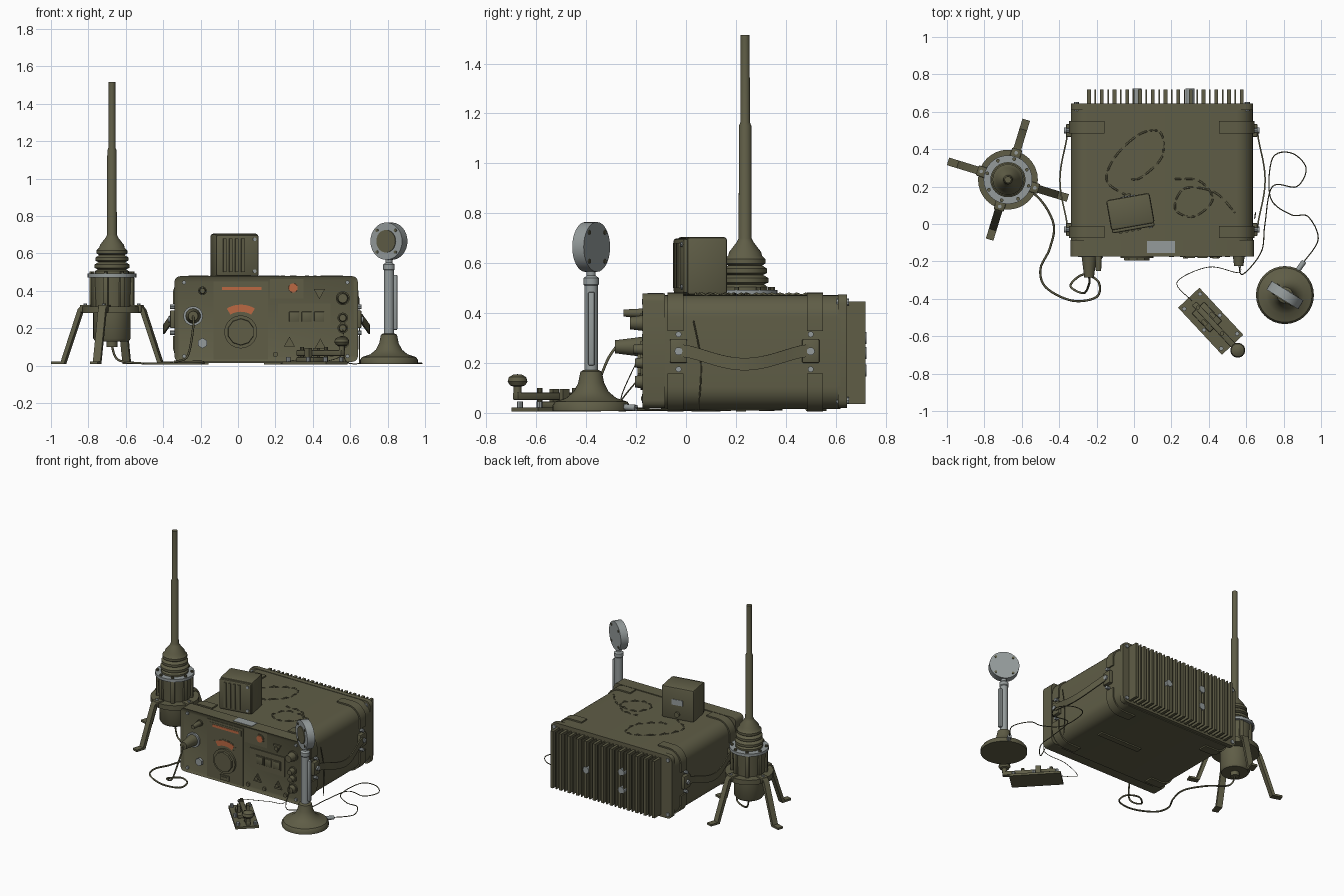
import bpy, bmesh
from math import sin, cos, pi, radians
from mathutils import Matrix, Vector

cube = bpy.data.objects.get("Cube")
if cube:
    bpy.data.objects.remove(cube)
I = Matrix.Identity(4)


def material(name, rgb):
    m = bpy.data.materials.new(name)
    m.use_nodes = True
    m.diffuse_color = (*rgb, 1)
    m.node_tree.nodes["Principled BSDF"].inputs["Base Color"].default_value = (*rgb, 1)
    return m


olive = material("olive paint", (.115, .11, .062))
steel = material("grey metal", (.3, .33, .33))
orange = material("orange glass", (.5, .14, .055))


def finish(name, bm, mat, frame=I):
    bmesh.ops.recalc_face_normals(bm, faces=bm.faces)
    bm.transform(frame)
    me = bpy.data.meshes.new(name)
    bm.to_mesh(me)
    bm.free()
    me.materials.append(mat)
    o = bpy.data.objects.new(name, me)
    bpy.context.collection.objects.link(o)
    bpy.ops.object.select_all(action='DESELECT')
    o.select_set(True)
    bpy.context.view_layer.objects.active = o
    bpy.ops.object.shade_smooth_by_angle(angle=radians(35))
    return o


def box(name, xs, ys, zs, mat=olive, bevel=0, seg=2, along_y=False, rim=None, frame=I):
    bm = bmesh.new()
    bmesh.ops.create_cube(bm, size=1)
    lo, hi = (Vector(v) for v in zip(xs, ys, zs))
    bmesh.ops.scale(bm, verts=bm.verts, vec=hi - lo)
    bmesh.ops.translate(bm, verts=bm.verts, vec=(lo + hi) / 2)
    if bevel:
        edges = [e for e in bm.edges if not along_y
                 or abs(e.verts[0].co.y - e.verts[1].co.y) > 1e-4]
        bmesh.ops.bevel(bm, geom=edges, offset=bevel, segments=seg, profile=.5,
                        affect='EDGES', clamp_overlap=True)
    if rim:
        bm.normal_update()
        face = [f for f in bm.faces if f.normal.y < -.99]
        bmesh.ops.inset_region(bm, faces=face, thickness=rim[0], depth=-rim[1])
    return finish(name, bm, mat, frame)


def cyl(name, loc, r, length, axis='Z', mat=olive, tip=None, n=24, frame=I):
    # loc is the centre; the tip points to +z, -y or +x
    bm = bmesh.new()
    bmesh.ops.create_cone(bm, cap_ends=True, segments=n, radius1=r,
                          radius2=r if tip is None else tip, depth=length)
    turn = {'Z': I, 'Y': Matrix.Rotation(pi / 2, 4, 'X'), 'X': Matrix.Rotation(pi / 2, 4, 'Y')}
    bm.transform(Matrix.Translation(loc) @ turn[axis])
    return finish(name, bm, mat, frame)


def lathe(name, profile, mat=olive, frame=I, n=32):
    bm = bmesh.new()
    vs = [bm.verts.new((r, 0, z)) for r, z in profile]
    es = [bm.edges.new(p) for p in zip(vs, vs[1:])]
    bmesh.ops.spin(bm, geom=vs + es, cent=(0, 0, 0), axis=(0, 0, 1), angle=2 * pi, steps=n)
    bmesh.ops.remove_doubles(bm, verts=bm.verts, dist=1e-4)
    return finish(name, bm, mat, frame)


def prism(name, pts, y0, y1, mat=olive, frame=I):
    bm = bmesh.new()
    a, b = ([bm.verts.new((x, y, z)) for x, z in pts] for y in (y0, y1))
    bm.faces.new(a)
    bm.faces.new(b)
    for i in range(len(pts)):
        bm.faces.new((a[i], a[i - 1], b[i - 1], b[i]))
    return finish(name, bm, mat, frame)


def arc(cx, cz, r, a0, a1, n=8):
    return [(cx + r * cos(radians(a0 + (a1 - a0) * i / n)),
             cz + r * sin(radians(a0 + (a1 - a0) * i / n))) for i in range(n + 1)]


def wire(name, pts, r=.005, wave=0, mat=olive):
    # smooth path through the points, optionally rippling up and down
    p = [Vector(v) for v in pts]
    p = [p[0]] + p + [p[-1]]
    path = []
    for a, b, c, d in zip(p, p[1:], p[2:], p[3:]):
        for t in (i / 8 for i in range(8)):
            path.append((b * 2 + (c - a) * t + (a * 2 - b * 5 + c * 4 - d) * t * t
                         + (b * 3 - a - c * 3 + d) * t ** 3) / 2)
    path.append(p[-1])
    cu = bpy.data.curves.new(name, 'CURVE')
    cu.dimensions = '3D'
    cu.bevel_depth, cu.bevel_resolution, cu.use_fill_caps = r, 1, True
    sp = cu.splines.new('POLY')
    sp.points.add(len(path) - 1)
    for k, v in enumerate(path):
        sp.points[k].co = (v.x, v.y, v.z + wave * sin(k * pi / 2), 1)
    cu.materials.append(mat)
    bpy.context.collection.objects.link(bpy.data.objects.new(name, cu))


# Radio case
L, R, B, T = -.338, .635, .015, .472
MID = (L + R) / 2
box("radio_case", (L, R), (-.1, .62), (B, T), bevel=.09, seg=8, along_y=True)
box("front_bezel", (L - .002, R + .006), (-.175, -.085), (.02, .478), bevel=.03, seg=3,
    along_y=True, rim=(.02, .01))
box("rear_flange", (L, R), (.61, .645), (.02, .475), bevel=.035, seg=3, along_y=True)
box("bottom_rail", (.14, .48), (.2, .24), (.005, .02))
box("name_plate", (.07, .22), (-.155, -.09), (.476, .481), steel)
for x in (L + .03, R - .03):
    for z in (.05, .445):
        cyl("case_bolt", (x, .628, z), .014, .05, 'Y', steel, n=8)
        cyl("bezel_bolt", (x + (.02 if x < 0 else -.02), -.168, z), .011, .016, 'Y', steel, n=8)

# Corner straps, handle brackets and side handles
for s in (1, -1):
    half = (R - L) / 2
    for top in (1, -1):
        zm, zh = (T + B) / 2, (T - B) / 2
        band = []
        for r, order in ((.1, 1), (.08, -1)):
            h = half - .09
            seg = [(h - .09, zh - .09 + r)] + arc(h, zh - .09, r, 90, 0) + [(h + r, .085)]
            band += seg[::order]
        band = [(MID + s * x, zm + top * z) for x, z in band]
        for y in (-.075, .485):
            prism("corner_strap", band, y, y + .065)
    edge = MID + s * half
    for y in (-.03, .5):
        box("handle_bracket", sorted((edge - s * .01, edge + s * .025)),
            (y - .035, y + .035), (.2, .295), bevel=.006)
        cyl("bracket_stud", (edge + s * .026, y, .247), .016, .02, 'X', steel, n=12)
        for z in (.175, .315):
            cyl("strap_bolt", (edge + s * .01, y, z), .012, .03, 'X', steel, n=8)
    bm = bmesh.new()
    rows = []
    for i in range(17):
        t = i / 16
        sag = sin(pi * t) ** 1.5
        rows.append([bm.verts.new((edge + s * (.022 + .04 * sag), -.02 + .51 * t,
                                   .25 - .055 * sag + d)) for d in (-.025, .025)])
    for a, b in zip(rows, rows[1:]):
        bm.faces.new((a[0], a[1], b[1], b[0]))
    bm.normal_update()
    bmesh.ops.solidify(bm, geom=bm.faces[:], thickness=.008)
    finish("side_handle", bm, olive)

# Heat sink
for i in range(25):
    x = -.24 + i * .034
    w = .004 if i % 2 else .01
    box("cooling_fin", (x - w, x + w), (.64, .72), (.035, .447))
for x, z in ((.015, .3), (.015, .17), (.3, .24)):
    cyl("rear_bolt", (x, .682, z), .024, .084, 'Y', steel, n=12)

# Front panel
F = -.165


def plate(name, x, z, w, h, d=.007, mat=olive, bevel=0):
    return box(name, (x - w / 2, x + w / 2), (F - d, F + .005), (z - h / 2, z + h / 2), mat, bevel)


def knob(name, x, z, r, d, mat=olive, tip=None, n=24):
    return cyl(name, (x, F - d / 2 + .003, z), r, d + .006, 'Y', mat, tip, n)


plate("tuning_panel", .015, .24, .29, .42, .004)
plate("upper_panel", .26, .415, .18, .11, .003)
plate("scale_frame", .02, .412, .25, .042, .006)
plate("scale_window", .02, .412, .21, .018, .008, orange)
dial = (.015, .18)
prism("dial_frame", arc(*dial, .154, 54, 126) + arc(*dial, .1, 126, 54), F - .006, F)
prism("dial_window", arc(*dial, .146, 59, 121) + arc(*dial, .108, 121, 59), F - .008, F, orange)
knob("tuning_skirt", *dial, .088, .018, n=32)
knob("tuning_knob", *dial, .076, .03, tip=.07, n=10)
plate("latch", .015, .058, .07, .036, .012)
plate("latch_catch", .015, .058, .045, .016, .016)
plate("switch_panel", .355, .262, .28, .14)
for x in (.3, .367, .434):
    plate("square_frame", x, .262, .064, .064, .011)
    plate("square_button", x, .262, .054, .054, .018, bevel=.004)
knob("lamp_ring", .295, .415, .033, .007)
knob("lamp", .295, .415, .027, .01, orange, .024)
for x, z, flip in ((.435, .385, -1), (.275, .125, 1), (.44, .115, 1)):
    prism("triangle_mark", [(x - .03, z - .024 * flip), (x + .03, z - .024 * flip),
                            (x, z + .03 * flip)], F - .012, F)
    knob("selector", x, z, .014, .02, n=12)
for x, z, r, d in ((.56, .36, .033, .06), (.56, .255, .024, .045), (.56, .2, .024, .04),
                   (.56, .125, .03, .04), (-.19, .4, .019, .085)):
    knob("knob_collar", x, z, r + .004, .01)
    knob("control_knob", x, z, r, d, tip=r * .75, n=16)
knob("socket_ring", -.24, .265, .052, .012, steel)
knob("antenna_plug", -.24, .265, .042, .12, tip=.026)
knob("ground_terminal", -.19, .12, .028, .018, steel, n=6)
for x in (.5, .33, .2):
    knob("panel_screw", x, .06, .014, .012, n=8)

# Loudspeaker on the case, slightly turned
sp = Matrix.Translation((-.018, .058, 0)) @ Matrix.Rotation(radians(10), 4, 'Z')
box("speaker_box", (-.118, .118), (-.075, .09), (.472, .705), bevel=.014, frame=sp)
box("speaker_front", (-.115, .115), (-.09, -.07), (.48, .698), bevel=.008, frame=sp)
for i in range(4):
    x = -.07 + i * .033
    box("speaker_bar", (x - .009, x + .009), (-.098, -.08), (.5, .68), frame=sp)
for z in (.505, .675):
    cyl("speaker_screw", (.092, -.092, z), .01, .01, 'Y', steel, n=8, frame=sp)
box("speaker_label", (-.04, .04), (.088, .094), (.58, .62), steel, frame=sp)
cyl("speaker_socket", (0, .095, .515), .018, .02, 'Y', frame=sp)

# Antenna with bellows mast and four legs
at = Matrix.Translation((-.674, .237, 0))
bellows = [p for i in range(3) for p in ((.076 - i * .004, .515 + i * .038),
           (.094 - i * .006, .523 + i * .038), (.094 - i * .006, .54 + i * .038))]
lathe("antenna_mast", [(0, .1), (.03, .1), (.03, .13), (.09, .13), (.1, .145), (.1, .28),
      (.16, .28), (.16, .315), (.105, .315), (.112, .475), (.09, .48), (.09, .505)] + bellows +
      [(.068, .63), (.064, .645), (.033, .685), (.026, .7), (.025, 1.15), (.019, 1.165),
       (.018, 1.515), (0, 1.515)], frame=at)
lathe("clamp_ring", [(.085, .472), (.13, .472), (.13, .492), (.085, .492)], steel, at)
leg = [(.09, .318), (.17, .318), (.186, .3), (.28, .022), (.335, .022), (.335, .008),
       (.262, .008), (.165, .285), (.09, .285)]
for k in range(8):
    turn = at @ Matrix.Rotation(radians(28 + 45 * k), 4, 'Z')
    box("mast_rib", (.095, .122), (-.014, .014), (.31, .472), bevel=.004, frame=turn)
    cyl("ring_bolt", (.115, 0, .494), .01, .02, n=8, frame=turn)
for k in range(4):
    turn = at @ Matrix.Rotation(radians(-17 + 90 * k), 4, 'Z')
    prism("leg", leg, -.021, .021, frame=turn)
    box("leg_hinge", (.11, .172), (-.028, .028), (.284, .325), bevel=.006, frame=turn)
    cyl("hinge_bolt", (.15, 0, .325), .01, .012, mat=steel, n=8, frame=turn)

# Table microphone
mic = Matrix.Translation((.807, -.38, 0))
lathe("microphone_base", [(0, .008), (.155, .008), (.155, .03), (.145, .045), (.1, .06),
      (.07, .085), (.052, .12), (.043, .165), (.03, .172), (0, .172)], frame=mic)
lathe("microphone_stand", [(0, .17), (.027, .17), (.027, .51), (.031, .515), (.031, .54),
      (.018, .55), (.018, .58), (0, .58)], steel, mic)
box("talk_lever", (.022, .045), (-.012, .014), (.19, .485), steel, .006, frame=mic)
head = mic @ Matrix.Translation((0, 0, .665)) @ Matrix.Rotation(radians(-32), 4, 'Z')
cyl("microphone_head", (0, 0, 0), .1, .054, 'Y', steel, n=32, frame=head)
cyl("microphone_grille", (0, -.027, 0), .06, .01, 'Y', n=32, frame=head)
for k in range(4):
    a = radians(45 + 90 * k)
    for y in (-.028, .028):
        cyl("head_screw", (.082 * cos(a), y, .082 * sin(a)), .009, .006, 'Y', n=8, frame=head)
wire("microphone_plug", [(.86, -.27, .025), (.91, -.2, .02)], .014, mat=steel)

# Telegraph key
key = Matrix.Translation((.41, -.52, 0)) @ Matrix.Rotation(radians(-47), 4, 'Z')
box("key_plate", (-.172, .172), (-.078, .078), (.006, .022), frame=key)
box("key_block", (-.1, .04), (-.045, .045), (.02, .045), bevel=.005, frame=key)
box("key_arm", (-.13, .225), (-.016, .016), (.052, .082), bevel=.005, frame=key)
for s in (-1, 1):
    box("pivot_post", (-.035, .0), (s * .03 - .01, s * .03 + .01), (.02, .095), frame=key)
    for x in (-.145, .01, .145):
        cyl("key_terminal", (x, s * .058, .03), .012, .03, mat=steel, n=8, frame=key)
for x in (-.1, .09):
    cyl("contact_screw", (x, 0, .06), .011, .08, n=10, frame=key)
lathe("key_knob", [(0, .08), (.016, .08), (.016, .105), (.03, .11), (.04, .125), (.035, .143),
      (.018, .153), (0, .155)], frame=key @ Matrix.Translation((.212, 0, 0)), n=20)

# Cables
G = .012
wire("antenna_cable", [(-.675, .24, .11), (-.64, .22, .03), (-.51, .14, G), (-.43, 0, G),
     (-.45, -.13, G), (-.5, -.24, G), (-.47, -.34, G), (-.33, -.41, G), (-.2, -.39, G),
     (-.19, -.31, .02), (-.27, -.27, .02), (-.34, -.33, .02), (-.27, -.37, .05),
     (-.24, -.32, .2), (-.24, -.28, .265)], .006)
wire("speaker_cable", [(x, y, T) for x, y in ((-.035, .15), (-.145, .23), (-.1, .36), (.03, .48),
     (.14, .49), (.15, .36), (.04, .25), (-.02, .24))], wave=.006)
wire("case_cable", [(x, y, T) for x, y in ((.22, .24), (.35, .23), (.42, .13), (.32, .04),
     (.22, .08), (.27, .19), (.43, .17), (.54, .06))], wave=.006)
wire("hanging_cable", [(.645, .03, .37), (.65, .06, .2), (.65, .05, G)], .003)
wire("microphone_cable", [(.91, -.2, .02), (.985, -.08, G), (.93, .04, G), (.84, .05, G),
     (.73, .14, G), (.74, .35, G), (.84, .38, G), (.92, .3, G), (.87, .2, G), (.74, .2, G),
     (.7, 0, G), (.68, -.15, G), (.58, -.27, .02), (.56, -.2, .125)], .003)
wire("key_cable", [(.31, -.41, .03), (.23, -.31, G), (.4, -.23, G), (.56, -.26, .06),
     (.56, -.2, .2)], .002)
